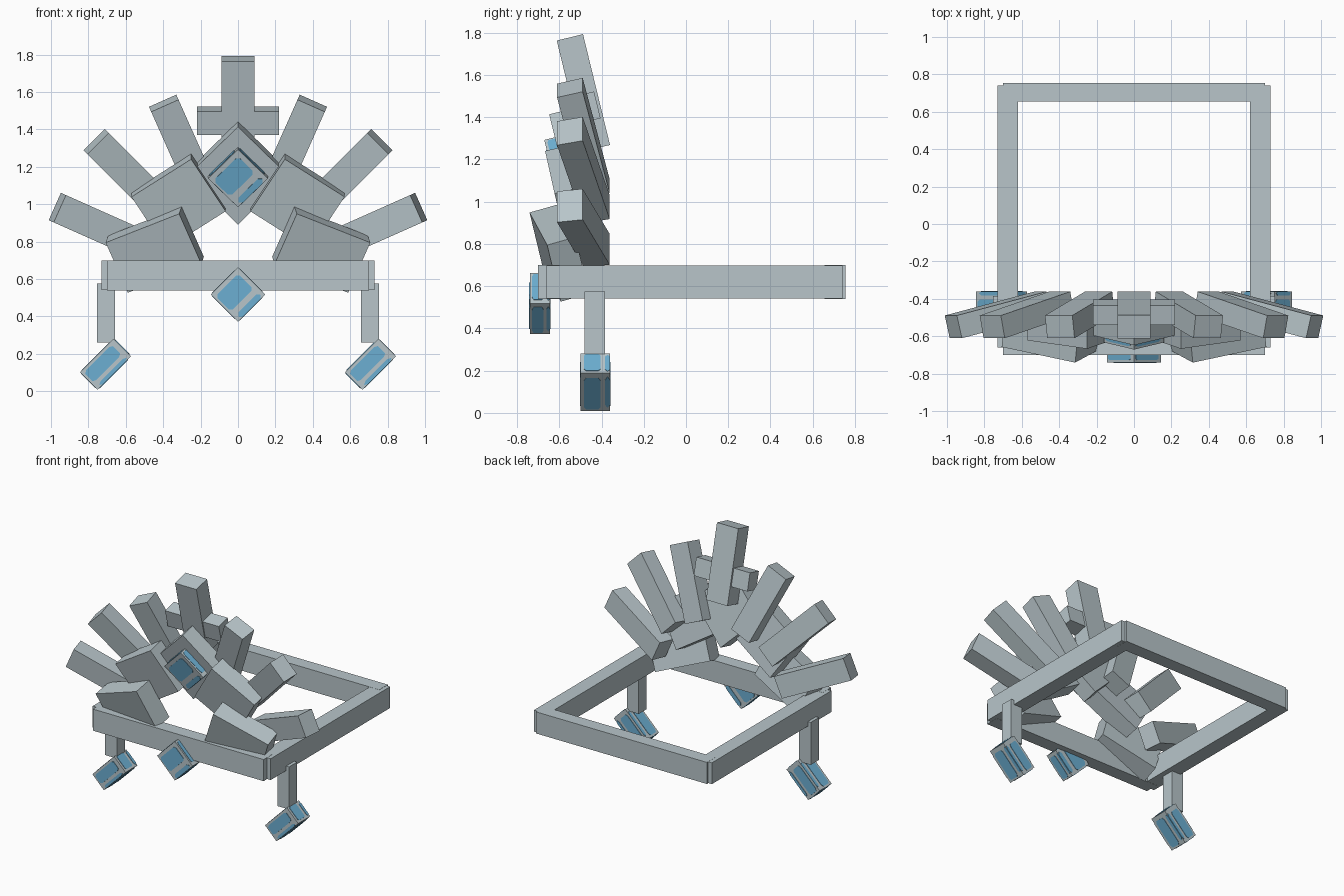
import bpy, bmesh
from math import radians
from mathutils import Matrix, Vector

cube = bpy.data.objects.get("Cube")
if cube:
    bpy.data.objects.remove(cube, do_unlink=True)


def material(name, colour):
    m = bpy.data.materials.new(name)
    m.use_nodes = True
    m.diffuse_color = colour
    m.node_tree.nodes["Principled BSDF"].inputs["Base Color"].default_value = colour
    return m


silver = material("pale_silver", (0.48, 0.56, 0.59, 1))
blue = material("gem_blue", (0.15, 0.43, 0.65, 1))


def turn(angle, axis):
    return Matrix.Rotation(radians(angle), 4, axis)


def finish(name, bm, centre, rotation, mat):
    bmesh.ops.recalc_face_normals(bm, faces=bm.faces)
    mesh = bpy.data.meshes.new(name)
    bm.to_mesh(mesh)
    bm.free()
    mesh.materials.append(mat)
    obj = bpy.data.objects.new(name, mesh)
    obj.matrix_world = Matrix.Translation(centre) @ rotation
    bpy.context.collection.objects.link(obj)
    return obj


def box(name, centre, size, rotation=Matrix.Identity(4)):
    bm = bmesh.new()
    bmesh.ops.create_cube(bm, size=1)
    bmesh.ops.scale(bm, vec=size, verts=bm.verts)
    return finish(name, bm, centre, rotation, silver)


def pane(bm, origin, across, along, normal, a0, a1, b0, b1):
    """Thin clipped-corner plate on a gem face, placed by face fractions."""
    c = 0.07
    outline = [(a0 + c, b0), (a1 - c, b0), (a1, b0 + c), (a1, b1 - c),
               (a1 - c, b1), (a0 + c, b1), (a0, b1 - c), (a0, b0 + c)]
    verts = [bm.verts.new(origin + across * a + along * b) for a, b in outline]
    face = bm.faces.new(verts)
    ext = bmesh.ops.extrude_face_region(bm, geom=[face])["geom"]
    top = [v for v in ext if isinstance(v, bmesh.types.BMVert)]
    bmesh.ops.translate(bm, vec=normal * 0.003, verts=top)


def gem(name, centre, size, rotation):
    box(name, centre, size, rotation)
    # every face carries a wide pane and a narrow one beside it
    bm = bmesh.new()
    for n_axis, a_axis, b_axis in ((1, 0, 2), (0, 1, 2), (2, 1, 0)):
        for sign in (-1, 1):
            normal, across, along = Vector(), Vector(), Vector()
            normal[n_axis] = sign
            across[a_axis] = size[a_axis]
            along[b_axis] = size[b_axis]
            origin = normal * size[n_axis] / 2 - across / 2 - along / 2
            pane(bm, origin, across, along, normal, 0.12, 0.68, 0.05, 0.88)
            pane(bm, origin, across, along, normal, 0.84, 1.0, 0.1, 0.9)
    finish(name + "_panes", bm, centre, rotation, blue)


# Head band
box("band_front", (0, -0.65, 0.62), (1.40, 0.1, 0.16))
box("band_back", (0, 0.705, 0.62), (1.40, 0.1, 0.16))
for side, s in (("left", 1), ("right", -1)):
    box("band_" + side, (s * 0.675, 0.04, 0.62), (0.11, 1.40, 0.158))

# Hanging pendants and front gem
diamond = turn(45, "Y")
for side, s in (("left", 1), ("right", -1)):
    box("pendant_bar_" + side, (s * 0.706, -0.432, 0.418), (0.096, 0.095, 0.315))
    gem("pendant_gem_" + side, (s * 0.708, -0.43, 0.145), (0.132, 0.14, 0.253), diamond)
gem("front_gem", (0, -0.692, 0.518), (0.205, 0.095, 0.205), diamond)

# Central crest: tall spike, cross bar, diamond plate and its gem
LEAN = 13.7
lean = turn(LEAN, "X")
box("centre_spike", (0, -0.486, 1.516), (0.175, 0.128, 0.54), lean)
box("cross_bar", (0, -0.472, 1.446), (0.44, 0.107, 0.13), lean)
box("crest_plate", (0, -0.526, 1.167), (0.38, 0.12, 0.38), lean @ diamond)
gem("crest_gem", (0, -0.585, 1.15), (0.225, 0.1, 0.225), lean @ diamond)

# Fan of spikes: tip position and angle from vertical
SPIKES = (("upper", 0.397, 1.54, 24), ("middle", 0.758, 1.335, 45), ("lower", 0.966, 0.982, 66))
# Broad blades: centre, size, lean, fan angle and yaw
BLADES = (("upper", (0.318, -0.55, 1.015), (0.38, 0.13, 0.34), 15, 32, 8),
          ("lower", (0.445, -0.60, 0.757), (0.43, 0.14, 0.30), 17, 21, 12))
for side, s in (("left", 1), ("right", -1)):
    for name, x, z, angle in SPIKES:
        rot = turn(s * angle, "Y") @ lean
        centre = Vector((s * x, -0.55, z)) - rot.to_3x3() @ Vector((0, 0, 0.27))
        box(f"{name}_spike_{side}", centre, (0.16, 0.125, 0.54), rot)
    for name, (x, y, z), size, tilt, angle, yaw in BLADES:
        rot = turn(s * yaw, "Z") @ turn(s * angle, "Y") @ turn(tilt, "X")
        box(f"{name}_blade_{side}", (s * x, y, z), size, rot)
